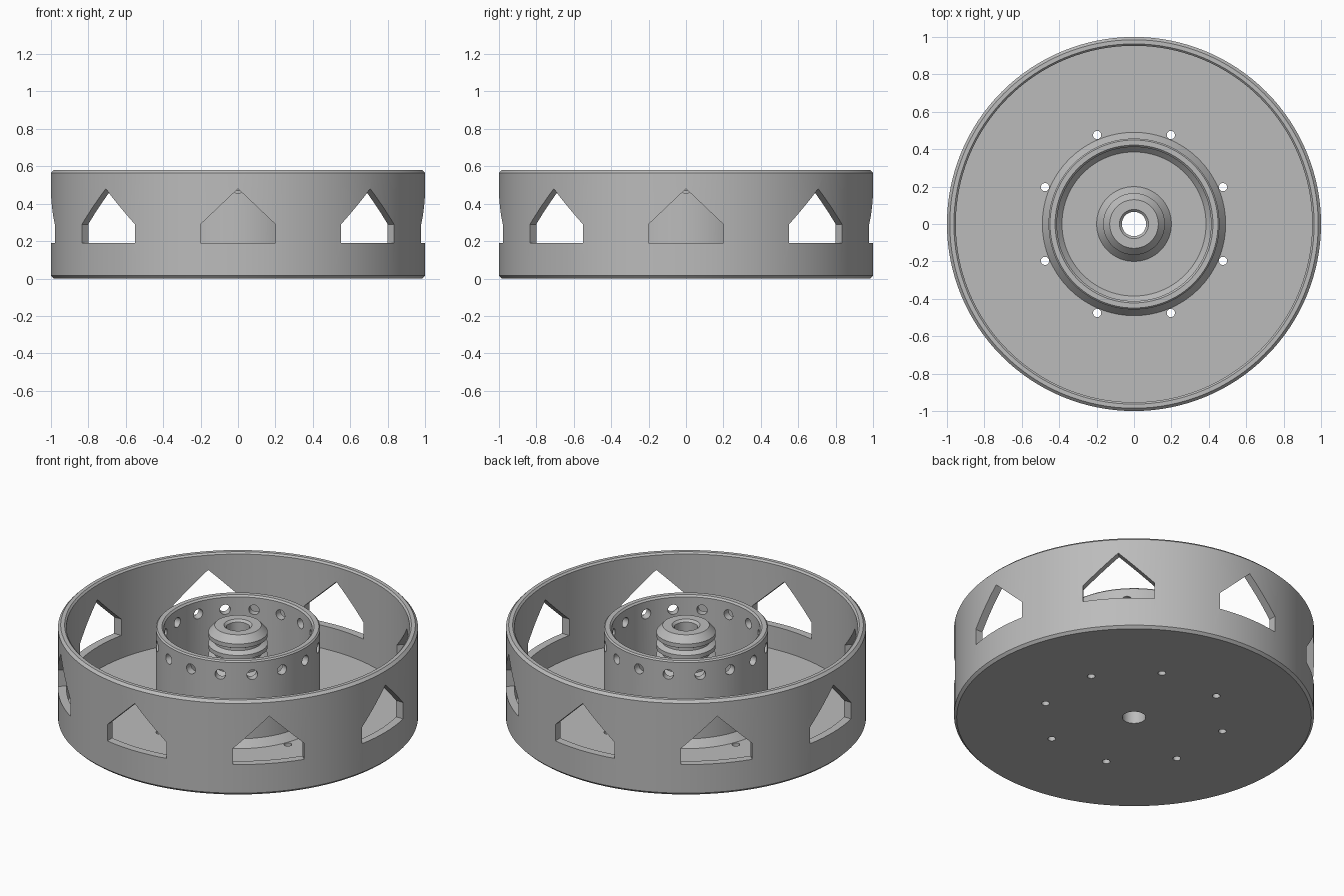
import bpy, bmesh, math
from mathutils import Matrix, Vector

cube = bpy.data.objects.get("Cube")
if cube:
    bpy.data.objects.remove(cube, do_unlink=True)

GREY = (0.5, 0.5, 0.5, 1)
grey = bpy.data.materials.new("plain grey")
grey.use_nodes = True
grey.diffuse_color = GREY
grey.node_tree.nodes["Principled BSDF"].inputs["Base Color"].default_value = GREY

FLOOR, TOP = 0.05, 0.58
BORE = 0.065


def make_object(name, bm):
    bmesh.ops.recalc_face_normals(bm, faces=bm.faces)
    mesh = bpy.data.meshes.new(name)
    bm.to_mesh(mesh)
    bm.free()
    mesh.materials.append(grey)
    obj = bpy.data.objects.new(name, mesh)
    bpy.context.collection.objects.link(obj)
    return obj


def lathe(name, profile, steps=128):
    """Revolve a closed (radius, height) outline around z."""
    bm = bmesh.new()
    rings = []
    for i in range(steps):
        a = math.tau * i / steps
        rings.append([bm.verts.new((r * math.cos(a), r * math.sin(a), z)) for r, z in profile])
    n = len(profile)
    for i in range(steps):
        p, q = rings[i], rings[(i + 1) % steps]
        for j in range(n):
            k = (j + 1) % n
            bm.faces.new((p[j], q[j], q[k], p[k]))
    return make_object(name, bm)


def prism_cutter(name, outline, near, far, count, offset=0.0):
    """Ring of radial prisms; the outline is (sideways, height)."""
    bm = bmesh.new()
    for i in range(count):
        turn = Matrix.Rotation(offset + math.tau * i / count, 3, "Z")
        a, b = [[bm.verts.new(turn @ Vector((d, s, z))) for s, z in outline] for d in (near, far)]
        bm.faces.new(a)
        bm.faces.new(b[::-1])
        for j in range(len(a)):
            k = (j + 1) % len(a)
            bm.faces.new((a[j], b[j], b[k], a[k]))
    return make_object(name, bm)


def cut(obj, cutter):
    cutter.hide_render = True
    mod = obj.modifiers.new("cut", "BOOLEAN")
    mod.operation, mod.solver, mod.object = "DIFFERENCE", "EXACT", cutter
    bpy.context.view_layer.objects.active = obj
    bpy.ops.object.modifier_apply(modifier=mod.name)
    bpy.data.objects.remove(cutter, do_unlink=True)


def smooth(obj):
    bpy.ops.object.select_all(action="DESELECT")
    obj.select_set(True)
    bpy.context.view_layer.objects.active = obj
    bpy.ops.object.shade_smooth_by_angle(angle=math.radians(25))


# Outer drum with its floor
drum = lathe("outer_drum", [
    (BORE, 0), (0.985, 0), (1, 0.015), (1, TOP - 0.015), (0.985, TOP),
    (0.963, TOP), (0.953, TOP - 0.01), (0.953, FLOOR), (BORE, FLOOR)])

# House-shaped windows around the wall
cut(drum, prism_cutter("window_cutter", [
    (-0.2, 0.19), (0.2, 0.19), (0.2, 0.29), (0, 0.48), (-0.2, 0.29)], 0.85, 1.1, 8))

# Small screw holes through the floor
bm = bmesh.new()
for i in range(8):
    place = Matrix.Rotation(math.tau * (i + 0.5) / 8, 4, "Z") @ Matrix.Translation((0.515, 0, 0))
    bmesh.ops.create_cone(bm, cap_ends=True, segments=24, radius1=0.022,
                          radius2=0.022, depth=0.4, matrix=place)
cut(drum, make_object("screw_hole_cutter", bm))

# Inner ring with flared foot and a row of round holes
ring = lathe("inner_ring", [
    (0.385, FLOOR), (0.49, FLOOR), (0.457, FLOOR + 0.045), (0.457, TOP - 0.018),
    (0.449, TOP - 0.01), (0.422, TOP - 0.01), (0.412, TOP - 0.02), (0.412, FLOOR + 0.03)])
circle = [(0.03 * math.cos(math.tau * i / 24), 0.485 + 0.03 * math.sin(math.tau * i / 24))
          for i in range(24)]
cut(ring, prism_cutter("ring_hole_cutter", circle, 0.36, 0.5, 16))

# Central hub: flared foot, grooved neck, chamfered top
hub_outline = [(BORE, FLOOR), (0.2, FLOOR), (0.165, FLOOR + 0.045)]
for i in range(3):
    z = 0.33 + 0.07 * i
    hub_outline += [(0.165, z), (0.135, z + 0.015), (0.135, z + 0.03), (0.165, z + 0.045)]
hub_outline += [(0.165, 0.54), (0.13, TOP), (0.078, TOP), (BORE, TOP - 0.013)]
hub = lathe("central_hub", hub_outline, 96)

for part in (drum, ring, hub):
    smooth(part)
